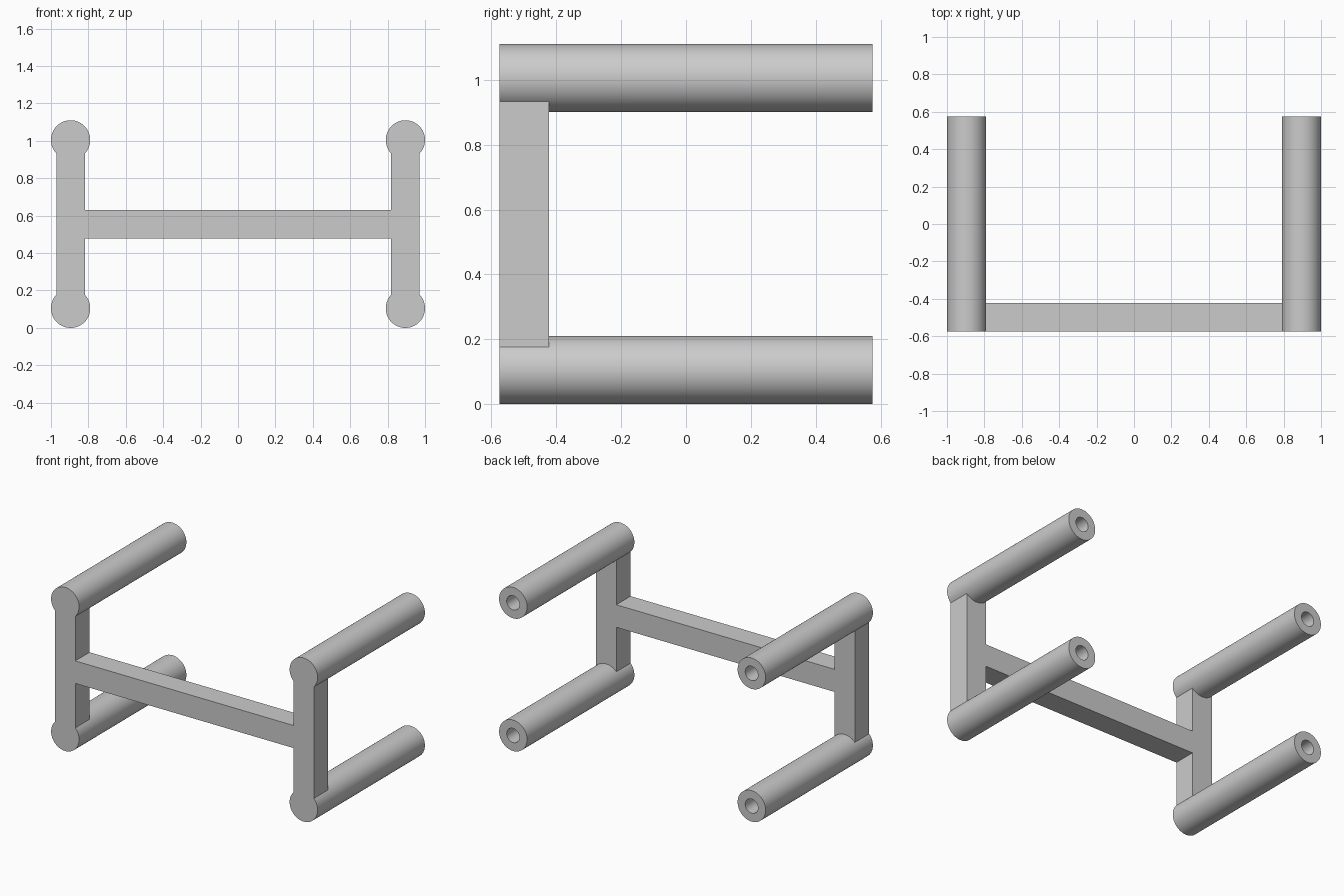
import bpy, bmesh, math
from mathutils import Matrix, Vector

cube = bpy.data.objects.get("Cube")
if cube:
    bpy.data.objects.remove(cube, do_unlink=True)

TUBE_R, HOLE_R, HOLE_DEPTH = 0.105, 0.048, 0.4
TUBE_X, LOW_Z, HIGH_Z = 0.895, 0.105, 1.005
HALF_LEN = 0.575
BEAM = 0.153
MID_Z = (LOW_Z + HIGH_Z) / 2

grey = bpy.data.materials.new("plain grey")
grey.use_nodes = True
grey.diffuse_color = (0.6, 0.6, 0.6, 1)
grey.node_tree.nodes["Principled BSDF"].inputs["Base Color"].default_value = grey.diffuse_color


def add_object(name, bm):
    bmesh.ops.recalc_face_normals(bm, faces=bm.faces[:])
    mesh = bpy.data.meshes.new(name)
    bm.to_mesh(mesh)
    bm.free()
    mesh.materials.append(grey)
    obj = bpy.data.objects.new(name, mesh)
    bpy.context.collection.objects.link(obj)
    return obj


def make_tube(name, x, z):
    """Cylinder along y with a blind hole in its rear end."""
    bm = bmesh.new()
    place = Matrix.Translation((x, 0, z)) @ Matrix.Rotation(math.pi / 2, 4, 'X')
    bmesh.ops.create_cone(bm, cap_ends=True, segments=64, radius1=TUBE_R,
                          radius2=TUBE_R, depth=2 * HALF_LEN, matrix=place)
    rear = max(bm.faces, key=lambda f: f.calc_center_median().y)
    bmesh.ops.inset_region(bm, faces=[rear], thickness=TUBE_R - HOLE_R)
    out = bmesh.ops.extrude_discrete_faces(bm, faces=[rear])
    bmesh.ops.translate(bm, verts=out["faces"][0].verts[:], vec=(0, -HOLE_DEPTH, 0))
    return add_object(name, bm)


def make_h_frame(name):
    """Two posts and a crossbar from one H-shaped outline."""
    h = BEAM / 2
    inner, outer = TUBE_X - h, TUBE_X + h
    right = [(inner, MID_Z - h), (inner, LOW_Z), (outer, LOW_Z),
             (outer, HIGH_Z), (inner, HIGH_Z), (inner, MID_Z + h)]
    outline = right + [(-x, z) for x, z in reversed(right)]
    bm = bmesh.new()
    face = bm.faces.new([bm.verts.new((x, -HALF_LEN, z)) for x, z in outline])
    out = bmesh.ops.extrude_face_region(bm, geom=[face])
    moved = [v for v in out["geom"] if isinstance(v, bmesh.types.BMVert)]
    bmesh.ops.translate(bm, verts=moved, vec=Vector((0, BEAM, 0)))
    return add_object(name, bm)


# H-shaped frame, joined to a tube at each of its four ends
frame = make_h_frame("tube_frame")
bpy.context.view_layer.objects.active = frame
for side, x in (("left", TUBE_X), ("right", -TUBE_X)):
    for level, z in (("lower", LOW_Z), ("upper", HIGH_Z)):
        tube = make_tube(f"{level}_{side}_tube", x, z)
        join = frame.modifiers.new("join_tube", 'BOOLEAN')
        join.operation, join.solver, join.object = 'UNION', 'EXACT', tube
        bpy.ops.object.modifier_apply(modifier=join.name)
        bpy.data.objects.remove(tube, do_unlink=True)

# Round walls smooth, all corners sharp
bpy.ops.object.select_all(action='DESELECT')
frame.select_set(True)
bpy.ops.object.shade_smooth_by_angle(angle=math.radians(30))
